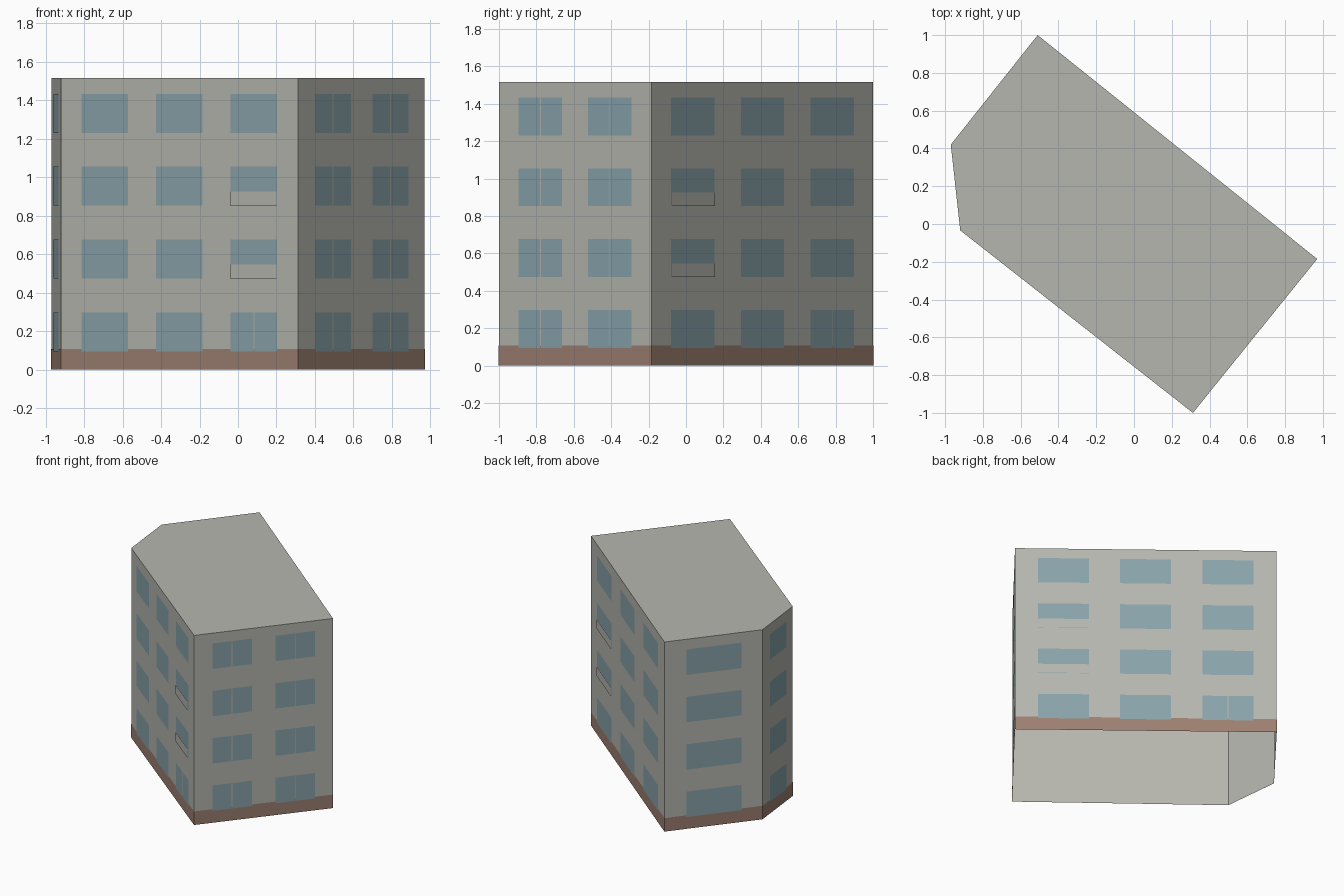
import bpy
import bmesh
from mathutils import Vector

cube = bpy.data.objects.get("Cube")
if cube:
    bpy.data.objects.remove(cube, do_unlink=True)


def make_material(name, rgb):
    mat = bpy.data.materials.new(name)
    mat.use_nodes = True
    mat.diffuse_color = (*rgb, 1)
    mat.node_tree.nodes["Principled BSDF"].inputs["Base Color"].default_value = (*rgb, 1)
    return mat


plaster = make_material("warm grey plaster", (0.47, 0.47, 0.43))
brown = make_material("brown plinth", (0.335, 0.215, 0.167))
glass = make_material("blue grey glass", (0.25, 0.37, 0.41))


def finish(bm, name, mat):
    mesh = bpy.data.meshes.new(name)
    bm.to_mesh(mesh)
    bm.free()
    mesh.materials.append(mat)
    obj = bpy.data.objects.new(name, mesh)
    bpy.context.collection.objects.link(obj)


# Footprint corners, counter-clockwise
west, south_west, south, east, north = corners = [
    Vector(p) for p in ((-0.97, 0.42), (-0.92, -0.034), (0.312, -1.0), (0.97, -0.185), (-0.51, 1.0))]
HEIGHT = 1.515
PLINTH_TOP = 0.108
HALF_GAP = 0.003
SILLS = [0.095 + 0.3785 * floor for floor in range(4)]
WINDOW_HEIGHT = 0.203
PANEL_HEIGHT = 0.073


def outward(start, end):
    along = (end - start).normalized()
    return Vector((along.y, -along.x))


def offset_outline(points, distance):
    """Move every side of the outline outward, with mitred corners."""
    result = []
    for i, p in enumerate(points):
        n1 = outward(points[i - 1], p)
        n2 = outward(p, points[(i + 1) % len(points)])
        result.append(p + (n1 + n2) * distance / (1 + n1.dot(n2)))
    return result


def wall_ring(bm, points, height):
    """Upright walls around an outline, open below; returns the upper rim."""
    low = [bm.verts.new((*p, 0)) for p in points]
    high = [bm.verts.new((*p, height)) for p in points]
    for i in range(len(points)):
        j = (i + 1) % len(points)
        bm.faces.new((low[i], low[j], high[j], high[i]))
    return high


def wall_plate(bm, wall, span, bottom, height, distance):
    """A flat sheet just in front of a wall, between two fractions along it."""
    start, end = wall
    shift = outward(start, end) * distance
    a, b = (start.lerp(end, u) + shift for u in span)
    bm.faces.new([bm.verts.new((*p, z)) for p, z in (
        (a, bottom), (b, bottom), (b, bottom + height), (a, bottom + height))])


# Walls and flat roof, open underneath
bm = bmesh.new()
bm.faces.new(wall_ring(bm, corners, HEIGHT))
finish(bm, "walls_and_roof", plaster)

# Painted plinth band
bm = bmesh.new()
wall_ring(bm, offset_outline(corners, 0.001), PLINTH_TOP)
finish(bm, "plinth_band", brown)

# Windows: spans as fractions along each wall, and for each column the floors
# on which the window is split in two
every_floor = set(range(4))
long_spans = [(0.088, 0.283), (0.402, 0.597), (0.717, 0.912)]
facades = {
    "west": ((west, south_west), [(0.24, 0.78)], [set()]),
    "front": ((south_west, south), long_spans, [set(), set(), {0}]),
    "east": ((south, east), [(0.131, 0.415), (0.586, 0.87)], [every_floor, every_floor]),
    "back": ((east, north), long_spans, [set(), set(), {0}]),
    "north_west": ((north, west), [(0.225, 0.785)], [set()]),
}
for side, (wall, spans, split_floors) in facades.items():
    bm = bmesh.new()
    gap = HALF_GAP / (wall[1] - wall[0]).length
    for (a, b), splits in zip(spans, split_floors):
        mid = (a + b) / 2
        for floor, sill in enumerate(SILLS):
            panes = [(a, mid - gap), (mid + gap, b)] if floor in splits else [(a, b)]
            for pane in panes:
                wall_plate(bm, wall, pane, sill, WINDOW_HEIGHT, 0.002)
    finish(bm, f"{side}_windows", glass)

# Thin balcony panels across the lower part of two windows on each long wall
for side, column in (("front", 2), ("back", 0)):
    wall, spans, _ = facades[side]
    bm = bmesh.new()
    for floor in (1, 2):
        wall_plate(bm, wall, spans[column], SILLS[floor], PANEL_HEIGHT, 0.007)
    finish(bm, f"{side}_balcony_panels", plaster)
